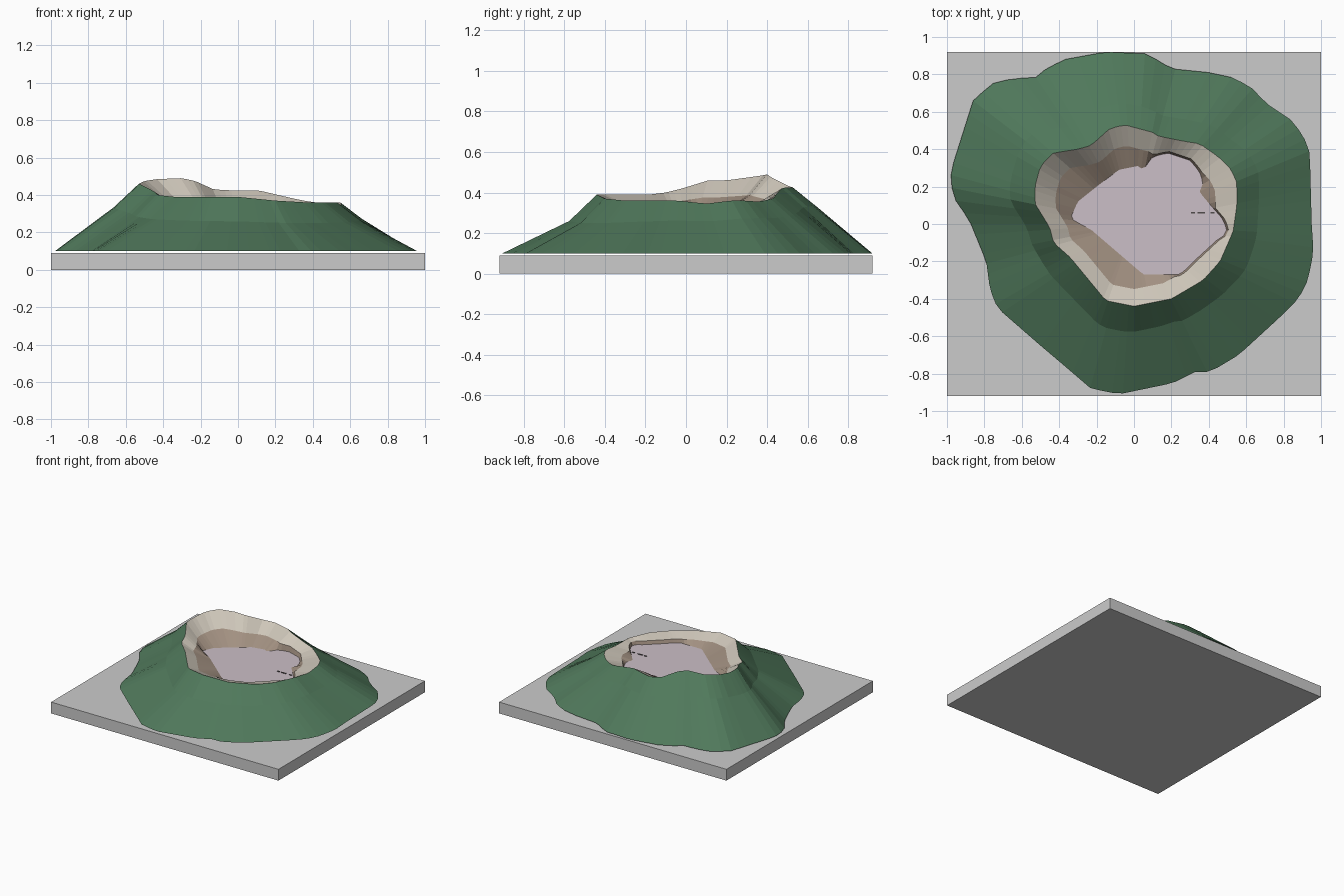
import bpy, bmesh
from math import atan2, hypot, cos, sin, tau, pi

if "Cube" in bpy.data.objects:
    bpy.data.objects.remove(bpy.data.objects["Cube"])

N = 96  # steps around the crater

# Control points: foot of the hill (x, y), crater rim (x, y, z), lake shore (x, y)
FOOT = [(.95, 0), (.94, .38), (.91, .46), (.85, .55), (.70, .65), (.64, .72), (.54, .78), (.40, .81),
        (.20, .83), (.07, .91), (-.15, .92), (-.37, .88), (-.47, .83), (-.53, .78), (-.64, .78),
        (-.76, .75), (-.86, .66), (-.98, .28), (-.97, .15), (-.88, .02), (-.79, -.2), (-.77, -.35),
        (-.73, -.45), (-.5, -.65), (-.37, -.76), (-.23, -.88), (-.08, -.91), (.21, -.85), (.33, -.79),
        (.41, -.79), (.56, -.7), (.80, -.48), (.88, -.4), (.93, -.3), (.96, -.15)]
RIM = [(.55, .1, .345), (.55, .22, .36), (.52, .29, .36), (.45, .36, .355), (.35, .43, .37),
       (.28, .44, .385), (.13, .47, .42), (.10, .49, .425), (-.05, .53, .425), (-.13, .51, .43),
       (-.23, .42, .475), (-.30, .40, .49), (-.43, .38, .485), (-.50, .31, .475), (-.53, .2, .46),
       (-.53, .11, .46), (-.45, -.02, .42), (-.43, -.1, .40), (-.34, -.18, .39), (-.20, -.35, .39),
       (-.15, -.41, .39), (0, -.44, .39), (.2, -.4, .37), (.37, -.3, .36), (.46, -.2, .36), (.53, -.04, .36)]
SHORE = [(.48, .02), (.41, .1), (.35, .17), (.37, .22), (.35, .28), (.3, .34), (.18, .38), (.1, .36),
         (.05, .29), (.02, .31), (-.08, .29), (-.2, .2), (-.3, .12), (-.34, .03), (-.27, -.01),
         (-.23, -.03), (.05, -.27), (.24, -.27), (.27, -.25), (.33, -.19), (.45, -.08), (.5, -.05)]


def resample(points, z=0.0):
    """Closed outline -> N points at even angles, following the straight edges."""
    ring = []
    for i in range(N):
        a = tau * i / N + .001
        c, s = cos(a), sin(a)
        for p, q in zip(points, points[1:] + points[:1]):
            dp, dq = s * p[0] - c * p[1], s * q[0] - c * q[1]
            if dp * dq <= 0 and dp != dq and c * (p[0] + q[0]) + s * (p[1] + q[1]) > 0:
                t = dp / (dp - dq)
                r = hypot(p[0] + t * (q[0] - p[0]), p[1] + t * (q[1] - p[1]))
                h = p[2] + t * (q[2] - p[2]) if len(p) == 3 else z
                ring.append((c * r, s * r, h))
                break
    return ring


def material(name, rgb):
    m = bpy.data.materials.new(name)
    m.diffuse_color = (*rgb, 1)
    m.use_nodes = True
    m.node_tree.nodes["Principled BSDF"].inputs["Base Color"].default_value = m.diffuse_color
    return m


def surface(name, rings, mat, centre=None):
    """Bridge rings from outside to inside, optionally closing with a fan."""
    bm = bmesh.new()
    vs = [[bm.verts.new(p) for p in ring] for ring in rings]
    for a, b in zip(vs, vs[1:]):
        for i in range(len(a)):
            j = (i + 1) % len(a)
            bm.faces.new((a[i], a[j], b[j], b[i]))
    if centre:
        c = bm.verts.new(centre)
        for i in range(len(vs[-1])):
            bm.faces.new((vs[-1][i], vs[-1][(i + 1) % len(vs[-1])], c))
    me = bpy.data.meshes.new(name)
    bm.to_mesh(me)
    bm.free()
    me.materials.append(mat)
    ob = bpy.data.objects.new(name, me)
    bpy.context.collection.objects.link(ob)
    return ob


def box(name, loc, size):
    bpy.ops.mesh.primitive_cube_add(size=1, location=loc)
    ob = bpy.context.object
    ob.name = name
    ob.scale = size
    return ob


foot = resample(FOOT, .1)
rim = resample(RIM)
shore = resample(SHORE, .31)

# Break in the outer slope: steeper just below the rim, most so at the front
shoulder = []
for f, r in zip(foot, rim):
    drop = .37 - .08 * sin(atan2(r[1], r[0]))
    shoulder.append((r[0] + .3 * (f[0] - r[0]), r[1] + .3 * (f[1] - r[1]), r[2] + drop * (f[2] - r[2])))

# Ledge where the pale cliff meets the brown bowl
ledge = []
for r, s in zip(rim, shore):
    k = max(.79, hypot(*s[:2]) / hypot(*r[:2]) + .02)
    ledge.append((r[0] * k, r[1] * k, .33 + .4 * (r[2] - .345)))

# Display base
box("base_slab", (0, 0, .045), (2, 1.84, .09))

# Hill, cliff, bowl and lake
surface("outer_slope", [foot, shoulder, rim], material("green", (.08, .19, .105)))
surface("crater_cliff", [rim, ledge], material("pale_rock", (.62, .57, .49)))
surface("crater_bowl", [ledge, shore], material("brown_rock", (.36, .28, .22)))
surface("crater_lake", [shore], material("lavender", (.60, .52, .57)), (.08, .03, .31))

# Tiny dark rocks breaking the lake surface
dark = material("dark_rock", (.08, .07, .07))
for x, w in ((.315, .02), (.36, .04), (.42, .02)):
    box("lake_rock", (x, .06, .311), (w, .01, .006)).data.materials.append(dark)
